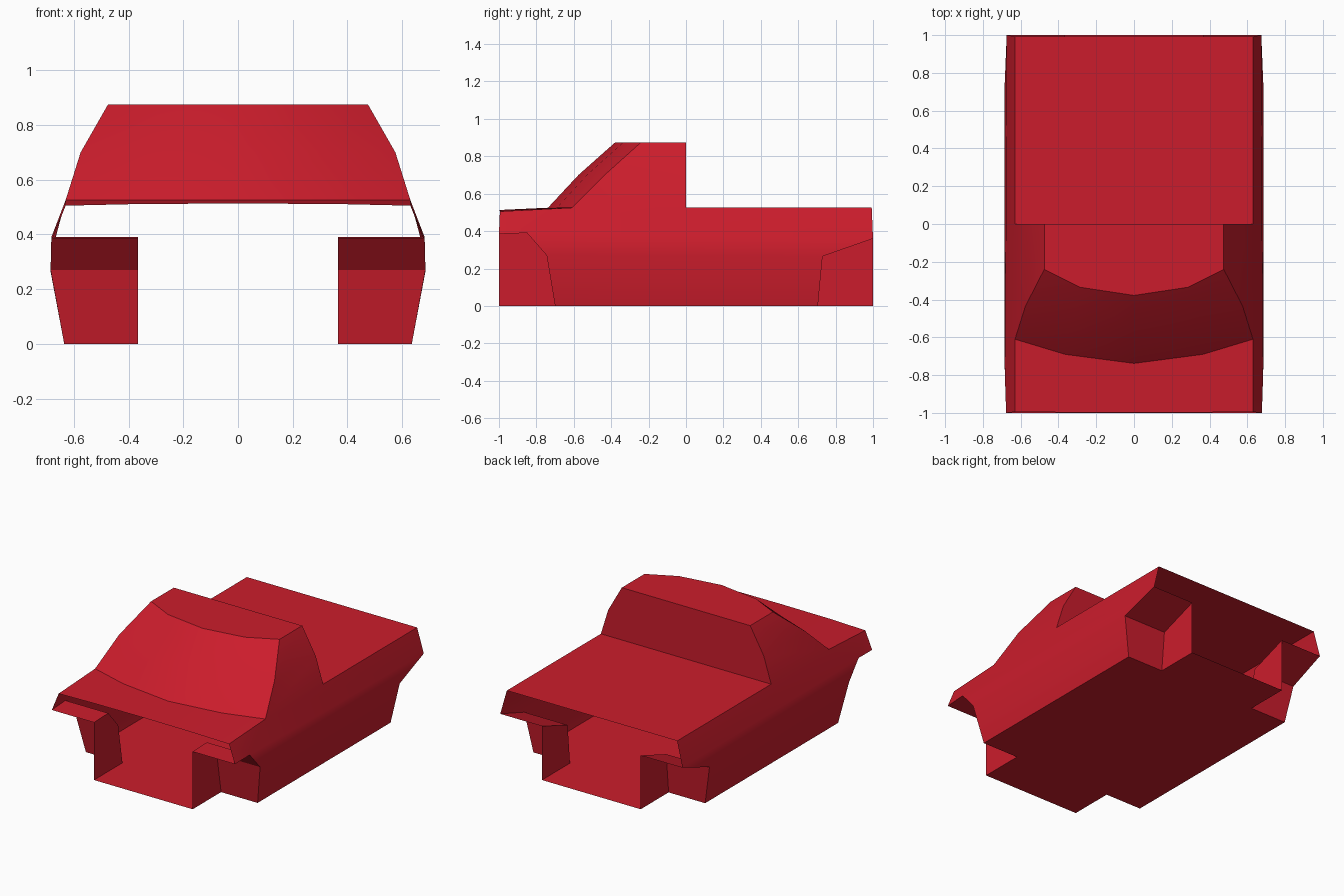
import bpy, bmesh
from math import radians
from mathutils import Vector

if "Cube" in bpy.data.objects:
    bpy.data.objects.remove(bpy.data.objects["Cube"])

paint = bpy.data.materials.new("red_paint")
paint.diffuse_color = (0.6, 0.012, 0.025, 1)
paint.use_nodes = True
paint.node_tree.nodes["Principled BSDF"].inputs["Base Color"].default_value = paint.diffuse_color


def panel(name, points, faces, ref=(0, 0, 0.3), away=True):
    """Half of a sheet panel, mirrored over x = 0; faces point away from (or to) ref."""
    bm = bmesh.new()
    verts = [bm.verts.new(p) for p in points]
    for f in faces:
        bm.faces.new([verts[i] for i in f])
    bm.normal_update()
    for f in bm.faces:
        out = f.calc_center_median() - Vector(ref)
        if (f.normal.dot(out) > 0) != away:
            f.normal_flip()
    mesh = bpy.data.meshes.new(name)
    bm.to_mesh(mesh)
    bm.free()
    mesh.materials.append(paint)
    ob = bpy.data.objects.new(name, mesh)
    bpy.context.collection.objects.link(ob)
    mir = ob.modifiers.new("mirror", 'MIRROR')
    mir.use_clip = True
    bpy.ops.object.select_all(action='DESELECT')
    ob.select_set(True)
    bpy.context.view_layer.objects.active = ob
    bpy.ops.object.shade_smooth_by_angle(angle=radians(30))
    return ob


# Shared outlines, running along the wheel arches from the sill upwards
front_arch = [(0.635, -0.70, 0), (0.685, -0.745, 0.27), (0.682, -0.85, 0.39), (0.677, -1, 0.385)]
rear_arch = [(0.635, 0.705, 0), (0.685, 0.73, 0.265), (0.674, 1, 0.36)]

# Windscreen rows, from the centre line out to the pillar
low = [(0, -0.738, 0.525), (0.365, -0.69, 0.525), (0.63, -0.61, 0.525)]
mid = [(0, -0.575, 0.70), (0.33, -0.53, 0.70), (0.575, -0.435, 0.70)]
top = [(0, -0.378, 0.875), (0.285, -0.335, 0.875), (0.475, -0.24, 0.875)]

# Cab rear edge and the corners of hood and bed
cab_rear = [(0.63, 0, 0.525), (0.575, 0, 0.70), (0.475, 0, 0.875)]
hood_corner = (0.63, -0.995, 0.505)
bed_corner = (0.63, 0.993, 0.525)

# Body side, including the cab side
panel("body_side",
      front_arch + rear_arch + [hood_corner, low[2], mid[2], top[2]] + cab_rear + [bed_corner],
      [(0, 4, 5, 1), (1, 5, 6, 2), (2, 3, 7, 8), (2, 6, 14, 11, 8),
       (8, 11, 12, 9), (9, 12, 13, 10)])

# Windscreen
panel("windscreen", low + mid + top,
      [(r + c, r + c + 1, r + c + 4, r + c + 3) for r in (0, 3) for c in (0, 1)])

# Hood
panel("hood", [(0, -0.997, 0.513), (0.365, -0.997, 0.511), hood_corner] + low,
      [(0, 1, 4, 3), (1, 2, 5, 4)])

# Roof
panel("roof", top + [cab_rear[2], (0, 0, 0.875)], [(0, 1, 2, 3, 4)])

# Cab back wall
panel("cab_back", cab_rear + [(0, 0, 0.875), (0, 0, 0.525)], [(0, 1, 2, 3, 4)],
      ref=(0, -0.3, 0.7))

# Bed cover
panel("bed_cover", [(0, 0, 0.525), cab_rear[0], bed_corner, (0, 0.993, 0.525)], [(0, 1, 2, 3)])

# Floor, notched at the wheels
panel("floor", [(0, -1, 0), (0.365, -1, 0), (0.365, -0.70, 0), front_arch[0],
                rear_arch[0], (0.365, 0.705, 0), (0.365, 1, 0), (0, 1, 0)],
      [(0, 1, 2, 5, 6, 7), (2, 3, 4, 5)])

# Wheel wells: arch swept inwards, plus an inner wall
for name, arch in (("front_wheel_well", front_arch), ("rear_wheel_well", rear_arch)):
    n = len(arch)
    end = arch[-1][1]
    inner = [(0.365, y, z) for _, y, z in arch] + [(0.365, end, 0)]
    panel(name, arch + inner,
          [(i, i + 1, n + i + 1, n + i) for i in range(n - 1)] + [tuple(range(n, 2 * n + 1))],
          ref=(0.55, 0.9 * end, 0.1), away=False)
